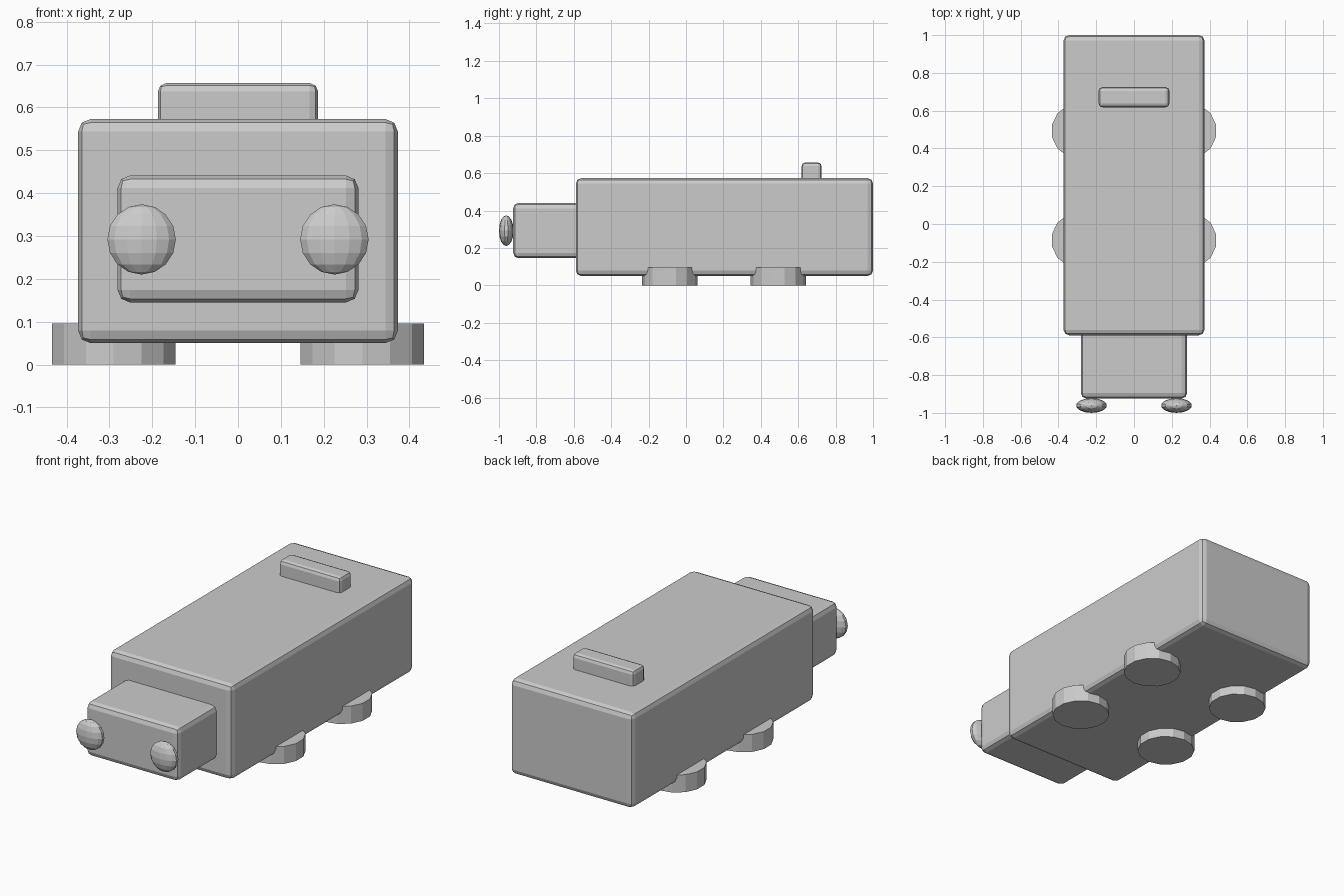
import bpy

if "Cube" in bpy.data.objects:
    bpy.data.objects.remove(bpy.data.objects["Cube"])


def rounded_box(name, x_half, y_range, z_range, bevel):
    """Box with softly chamfered edges, centred on x = 0."""
    (y0, y1), (z0, z1) = y_range, z_range
    bpy.ops.mesh.primitive_cube_add(size=1, location=(0, (y0 + y1) / 2, (z0 + z1) / 2))
    ob = bpy.context.object
    ob.name = name
    ob.scale = (2 * x_half, y1 - y0, z1 - z0)
    bpy.ops.object.transform_apply(location=False, rotation=False, scale=True)
    mod = ob.modifiers.new("rounded_edges", 'BEVEL')
    mod.width = bevel
    mod.segments = 2
    return ob


# Main body, head and the raised bar on the back
rounded_box("body", 0.373, (-0.589, 1.0), (0.05, 0.573), 0.029)
rounded_box("head", 0.281, (-0.924, -0.54), (0.145, 0.441), 0.029)
rounded_box("back_bar", 0.187, (0.618, 0.725), (0.53, 0.657), 0.02)

for side, label in ((-1, "left"), (1, "right")):
    # Disc feet, half tucked under the body
    for y, end in ((-0.086, "front"), (0.493, "rear")):
        bpy.ops.mesh.primitive_cylinder_add(
            vertices=14, radius=0.148, depth=0.096, location=(side * 0.29, y, 0.048))
        bpy.context.object.name = f"{end}_{label}_foot"

    # Flattened eyes on the front of the head
    bpy.ops.mesh.primitive_uv_sphere_add(
        segments=14, ring_count=8, radius=0.082, location=(side * 0.225, -0.961, 0.292))
    eye = bpy.context.object
    eye.name = f"{label}_eye"
    eye.scale.y = 0.475
